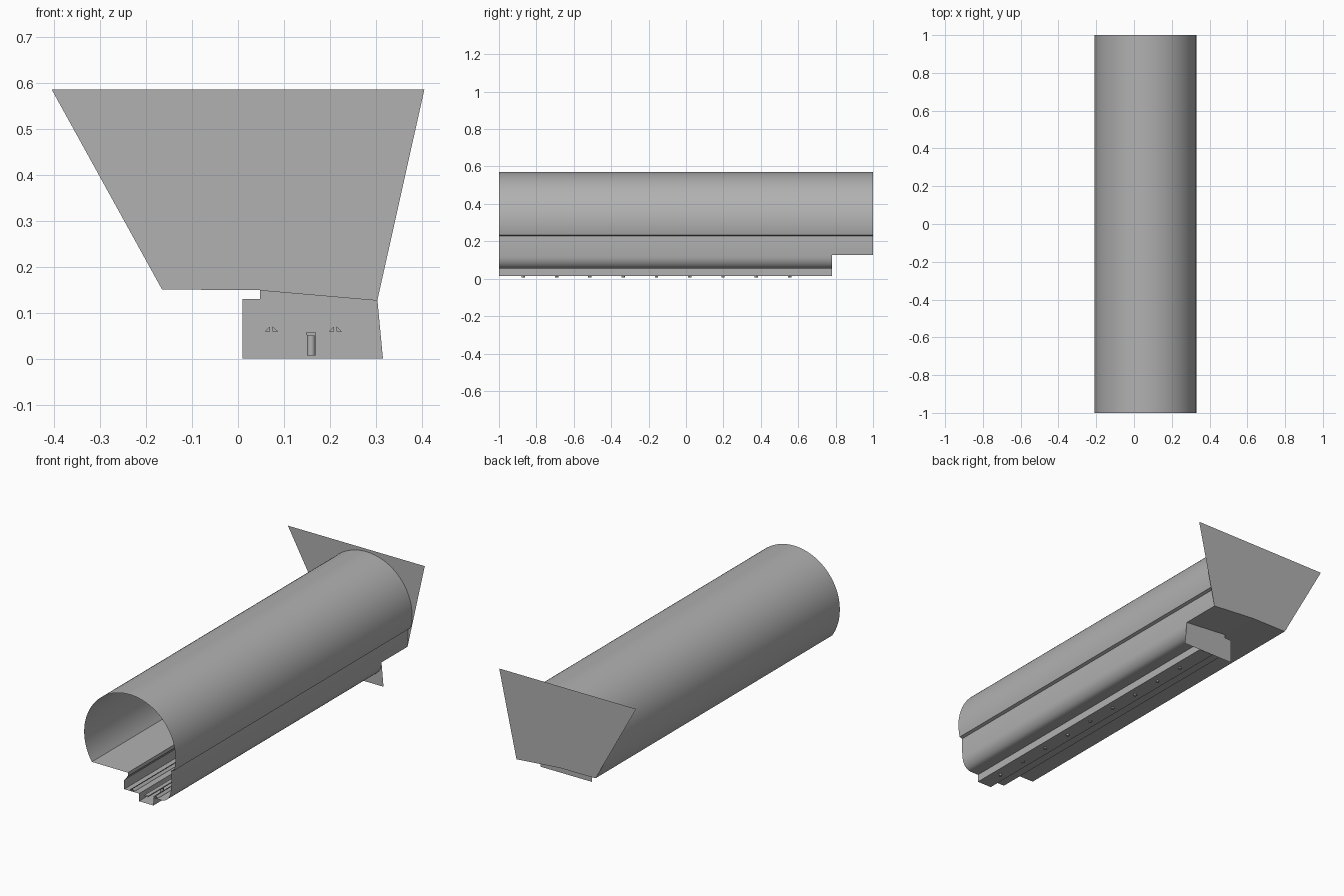
import bpy, bmesh
from math import cos, sin, atan2, sqrt, tau

if "Cube" in bpy.data.objects:
    bpy.data.objects.remove(bpy.data.objects["Cube"])

FRONT, TRENCH_END, BACK = -1.0, 0.78, 1.0

# Mid-grey concrete for every part
concrete = bpy.data.materials.new("concrete")
concrete.diffuse_color = (0.44, 0.44, 0.44, 1)
concrete.use_nodes = True
concrete.node_tree.nodes["Principled BSDF"].inputs["Base Color"].default_value = concrete.diffuse_color


def finish(name, bm, smooth=None):
    mesh = bpy.data.meshes.new(name)
    bm.to_mesh(mesh)
    bm.free()
    mesh.materials.append(concrete)
    ob = bpy.data.objects.new(name, mesh)
    bpy.context.collection.objects.link(ob)
    if smooth:
        bpy.ops.object.select_all(action='DESELECT')
        ob.select_set(True)
        bpy.context.view_layer.objects.active = ob
        bpy.ops.object.shade_smooth_by_angle(angle=smooth)
    return ob


def sweep(name, pts, y0, y1, closed=False, smooth=None):
    """Run an (x, z) profile along y; a closed profile gets end caps."""
    bm = bmesh.new()
    a = [bm.verts.new((x, y0, z)) for x, z in pts]
    b = [bm.verts.new((x, y1, z)) for x, z in pts]
    n = len(pts)
    for i in range(n if closed else n - 1):
        j = (i + 1) % n
        bm.faces.new((a[i], a[j], b[j], b[i]))
    if closed:
        bm.faces.new(a[::-1])
        bm.faces.new(b)
        bmesh.ops.recalc_face_normals(bm, faces=bm.faces[:])
    return finish(name, bm, smooth)


def panel(name, pts, y):
    """Flat sheet across the tunnel."""
    bm = bmesh.new()
    bm.faces.new([bm.verts.new((x, y, z)) for x, z in pts])
    return finish(name, bm)


# Round tunnel vault, from the platform corner over the top to the side groove
cx, cz, r = 0.06, 0.30, 0.27
start = tau / 2 + atan2(0.15, sqrt(r * r - 0.15 ** 2))
end = -atan2(0.067, sqrt(r * r - 0.067 ** 2))
steps = 64
vault = [(cx + r * cos(start + (end - start) * i / steps),
          cz + r * sin(start + (end - start) * i / steps)) for i in range(steps + 1)]
sweep("tunnel_vault", vault, FRONT, BACK, smooth=0.5)

# Track-side wall: small groove step, straight part, then the curved foot
sweep("side_wall", [vault[-1], (0.305, 0.228), (0.306, 0.20), (0.306, 0.16), (0.303, 0.127)],
      FRONT, BACK, smooth=0.5)
foot = [(0.303 - 0.053 * (1 - cos(t * tau / 32)), 0.127 - 0.072 * sin(t * tau / 32))
        for t in range(9)]
sweep("wall_foot", foot, FRONT, TRENCH_END, smooth=0.5)

# Platform floor with its lip, and the stepped track bed
left = vault[0]
sweep("platform", [left, (0.048, 0.149)], FRONT, BACK)
sweep("track_bed", [(0.048, 0.149), (0.048, 0.13), (0.027, 0.105), (0.027, 0.055),
                    (0.115, 0.055), (0.115, 0.014), (0.20, 0.014), (0.20, 0.055),
                    (0.25, 0.055)], FRONT, TRENCH_END)

# Sloped floor past the end of the track, and the wall that closes the trench
sweep("end_floor", [(0.048, 0.149), (0.303, 0.127)], TRENCH_END, BACK)
panel("trench_end_wall", [(0.01, 0), (0.315, 0), (0.303, 0.127), (0.048, 0.149),
                          (0.048, 0.13), (0.01, 0.13)], TRENCH_END)

# Large back wall
panel("back_wall", [(-0.405, 0.585), (-0.165, 0.15), (0.048, 0.149),
                    (0.303, 0.127), (0.405, 0.585)], BACK)

# Running rails: each a pair of mirrored wedges
for side, x in (("left", 0.0725), ("right", 0.2115)):
    for s, part in ((-1, "outer"), (1, "inner")):
        sweep(f"{side}_rail_{part}", [(x + s * 0.0145, 0.059), (x + s * 0.0025, 0.059),
                                      (x + s * 0.0025, 0.070)],
              FRONT, TRENCH_END, closed=True)

# Centre rail on a row of round posts
sweep("centre_rail", [(0.152, 0.049), (0.167, 0.049), (0.170, 0.052), (0.170, 0.057),
                      (0.148, 0.057), (0.148, 0.052)], FRONT, TRENCH_END, closed=True)
for i in range(9):
    bpy.ops.mesh.primitive_cylinder_add(vertices=12, radius=0.009, depth=0.043,
                                        location=(0.159, -0.87 + 0.178 * i, 0.0285))
    post = bpy.context.object
    post.name = f"rail_post_{i + 1}"
    post.data.materials.append(concrete)
    bpy.ops.object.shade_smooth_by_angle()
